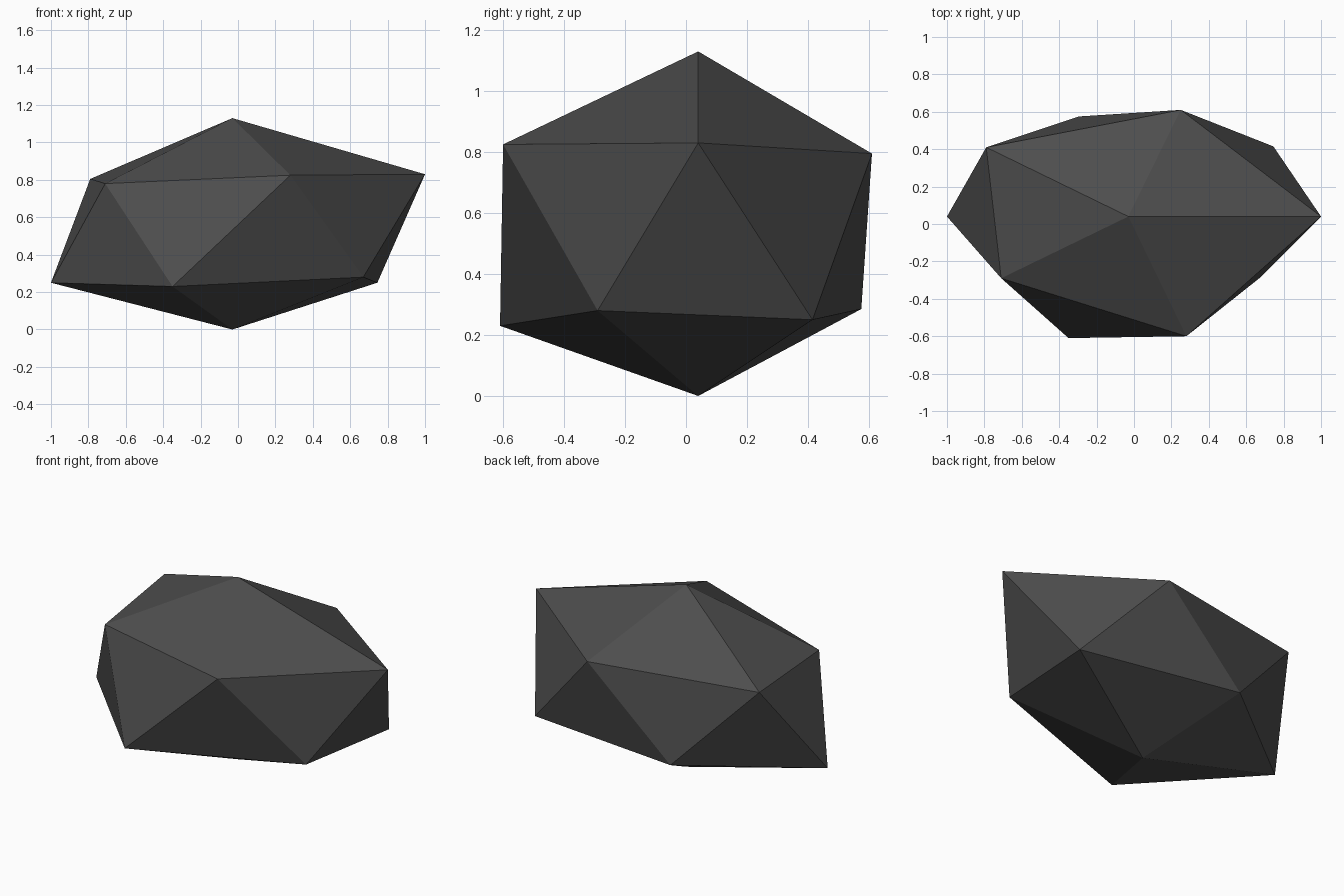
import bpy
import bmesh

cube = bpy.data.objects.get("Cube")
if cube:
    bpy.data.objects.remove(cube, do_unlink=True)

# Dark stone colour
stone = bpy.data.materials.new("dark_grey_stone")
stone.use_nodes = True
colour = (0.075, 0.075, 0.075, 1)
stone.diffuse_color = colour
bsdf = stone.node_tree.nodes["Principled BSDF"]
bsdf.inputs["Base Color"].default_value = colour
bsdf.inputs["Roughness"].default_value = 0.9

# Rock: two poles joined by two staggered, uneven five-point rings
bm = bmesh.new()
top = bm.verts.new((-0.03, 0.04, 1.13))
bottom = bm.verts.new((-0.03, 0.04, 0))
upper = [bm.verts.new(p) for p in (
    (1.0, 0.04, 0.83), (0.25, 0.61, 0.795), (-0.79, 0.41, 0.805),
    (-0.71, -0.29, 0.78), (0.28, -0.6, 0.825))]
lower = [bm.verts.new(p) for p in (
    (0.745, 0.415, 0.25), (-0.295, 0.575, 0.285), (-1.0, 0.04, 0.25),
    (-0.35, -0.61, 0.23), (0.67, -0.29, 0.28))]

for i in range(5):
    j = (i + 1) % 5
    bm.faces.new((top, upper[i], upper[j]))
    bm.faces.new((upper[i], lower[i], upper[j]))
    bm.faces.new((lower[i], lower[j], upper[j]))
    bm.faces.new((bottom, lower[j], lower[i]))
bmesh.ops.recalc_face_normals(bm, faces=bm.faces)

mesh = bpy.data.meshes.new("rock")
bm.to_mesh(mesh)
bm.free()
mesh.materials.append(stone)
rock = bpy.data.objects.new("rock", mesh)
bpy.context.collection.objects.link(rock)
